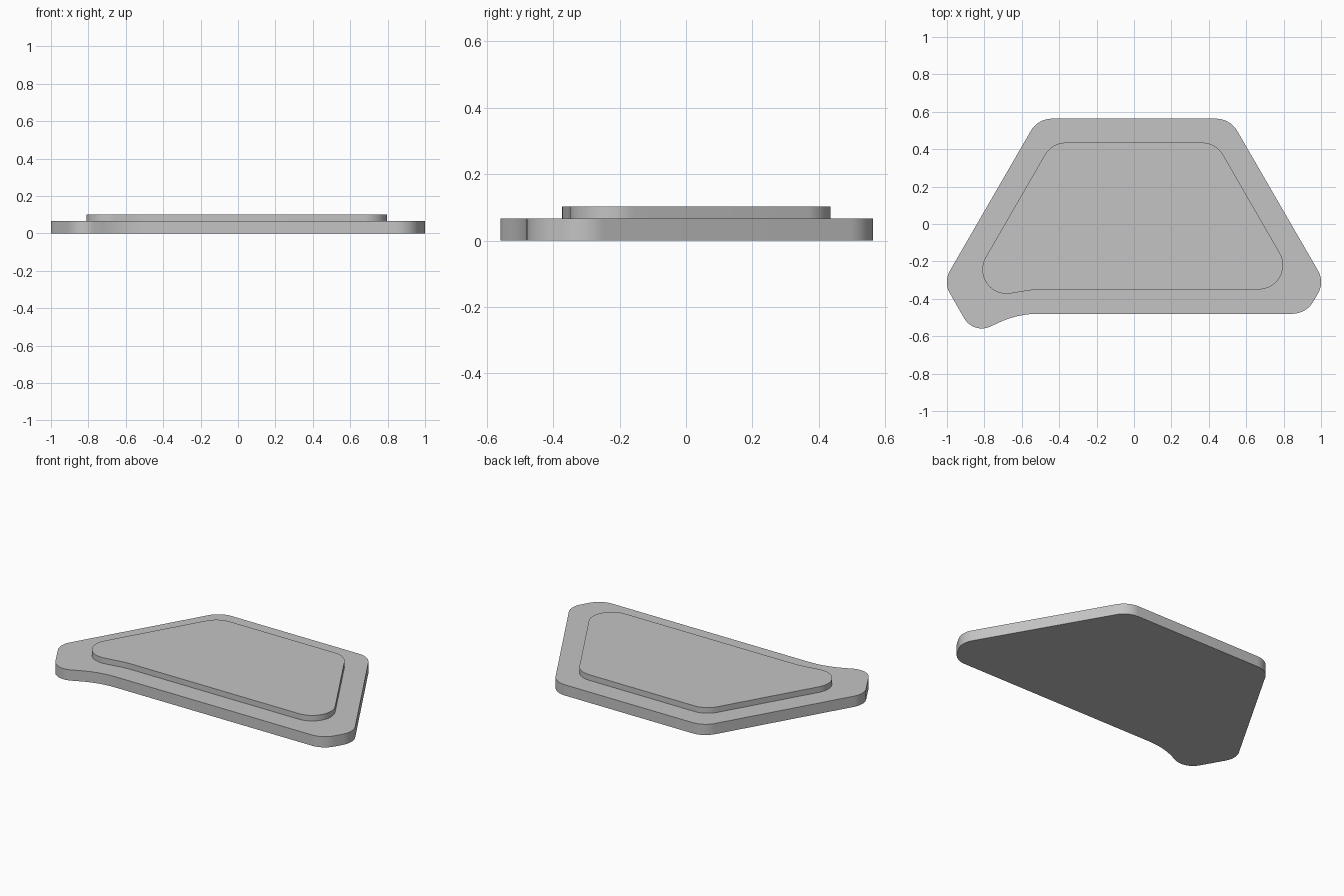
import bpy
import bmesh
import math
from mathutils import Vector, Matrix

cube = bpy.data.objects.get("Cube")
if cube:
    bpy.data.objects.remove(cube, do_unlink=True)

grey = bpy.data.materials.new("plain grey")
grey.use_nodes = True
grey.diffuse_color = (0.55, 0.55, 0.55, 1)
grey.node_tree.nodes["Principled BSDF"].inputs["Base Color"].default_value = grey.diffuse_color


def rounded_outline(corners, steps=14):
    """Replace each (x, y, radius) corner by a tangent arc."""
    outline = []
    for i, (x, y, radius) in enumerate(corners):
        corner = Vector((x, y))
        before = (corner - Vector(corners[i - 1][:2])).normalized()
        after = (Vector(corners[(i + 1) % len(corners)][:2]) - corner).normalized()
        turn = math.atan2(before.x * after.y - before.y * after.x, before.dot(after))
        start = corner - before * radius * math.tan(abs(turn) / 2)
        side = math.copysign(1, turn)
        centre = start + Vector((-before.y, before.x)) * radius * side
        for k in range(steps + 1):
            outline.append(centre + Matrix.Rotation(turn * k / steps, 2) @ (start - centre))
    return outline


def slab(name, corners, bottom, top):
    """Extrude a rounded outline between two heights."""
    bm = bmesh.new()
    face = bm.faces.new([bm.verts.new((p.x, p.y, bottom)) for p in rounded_outline(corners)])
    extruded = bmesh.ops.extrude_face_region(bm, geom=[face], use_keep_orig=True)
    for v in extruded["geom"]:
        if isinstance(v, bmesh.types.BMVert):
            v.co.z = top
    bmesh.ops.recalc_face_normals(bm, faces=bm.faces)
    mesh = bpy.data.meshes.new(name)
    bm.to_mesh(mesh)
    bm.free()
    mesh.materials.append(grey)
    obj = bpy.data.objects.new(name, mesh)
    bpy.context.collection.objects.link(obj)
    bpy.ops.object.select_all(action="DESELECT")
    obj.select_set(True)
    bpy.context.view_layer.objects.active = obj
    bpy.ops.object.shade_smooth_by_angle(angle=math.radians(30))
    return obj


# Lower slab with a rounded foot at the front right corner
slab("base_slab", [
    (0.514, 0.563, 0.13), (-0.514, 0.563, 0.13),
    (-1.019, -0.31, 0.12), (-0.859, -0.59, 0.108),
    (-0.62, -0.48, 0.5),
    (0.921, -0.48, 0.13), (1.019, -0.31, 0.12),
], 0, 0.067)

# Raised inset plate following the slab outline
slab("raised_plate", [
    (0.439, 0.435, 0.13), (-0.439, 0.435, 0.13),
    (-0.931, -0.417, 0.13), (-0.53, -0.35, 0.6),
    (0.892, -0.35, 0.13),
], 0.067, 0.102)
